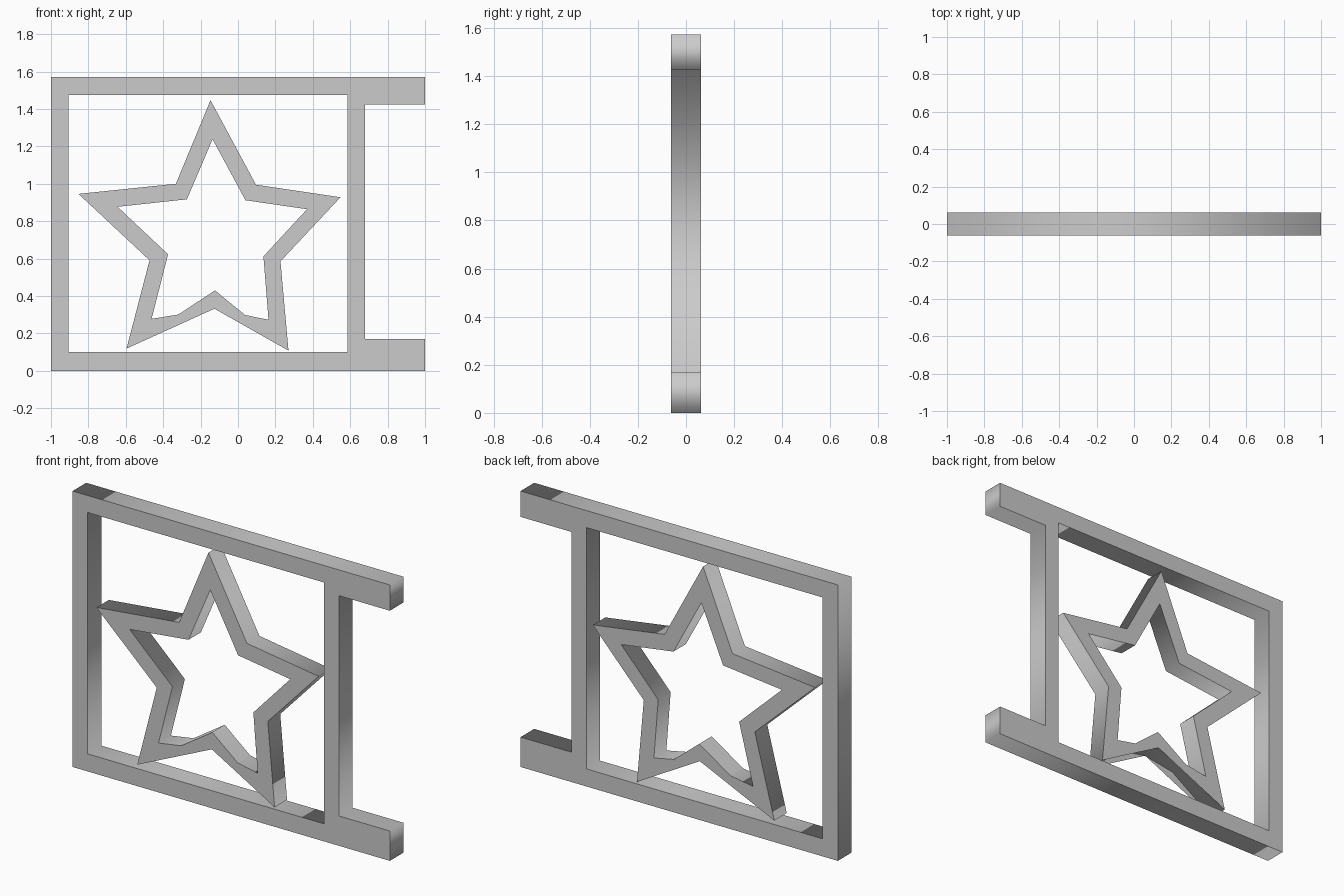
import bpy
from math import pi

if "Cube" in bpy.data.objects:
    bpy.data.objects.remove(bpy.data.objects["Cube"])


def plate(name, outlines, half_depth):
    """Extrude closed x-z outlines (outer first, then holes) evenly about y = 0."""
    curve = bpy.data.curves.new(name, 'CURVE')
    curve.dimensions = '2D'
    curve.fill_mode = 'BOTH'
    curve.extrude = half_depth
    for pts in outlines:
        spline = curve.splines.new('POLY')
        spline.points.add(len(pts) - 1)
        for p, (x, z) in zip(spline.points, pts):
            p.co = (x, z, 0, 1)
        spline.use_cyclic_u = True
    obj = bpy.data.objects.new(name, curve)
    bpy.context.collection.objects.link(obj)
    obj.rotation_euler.x = pi / 2
    # Turn the curve into a real mesh
    bpy.ops.object.select_all(action='DESELECT')
    obj.select_set(True)
    bpy.context.view_layer.objects.active = obj
    bpy.ops.object.convert(target='MESH')
    return bpy.context.object


# Rectangular frame with two mounting arms on the right
frame_outer = [(-1, 0), (1, 0), (1, 0.17), (0.68, 0.17),
               (0.68, 1.425), (1, 1.425), (1, 1.572), (-1, 1.572)]
frame_hole = [(-0.905, 0.10), (0.585, 0.10), (0.585, 1.475), (-0.905, 1.475)]
plate("frame", [frame_outer, frame_hole], 0.0615)

# Slightly irregular hollow star inside the frame
star_outer = [(-0.147, 1.447), (0.096, 0.995), (0.548, 0.928), (0.227, 0.585),
              (0.27, 0.108), (-0.123, 0.43), (-0.596, 0.119), (-0.473, 0.591),
              (-0.853, 0.946), (-0.332, 1.0)]
star_hole = [(-0.136, 1.238), (0.04, 0.912), (0.369, 0.864), (0.136, 0.612),
             (0.163, 0.273), (-0.126, 0.332), (-0.462, 0.278), (-0.374, 0.623),
             (-0.644, 0.877), (-0.273, 0.917)]
plate("star", [star_outer, star_hole], 0.056)
